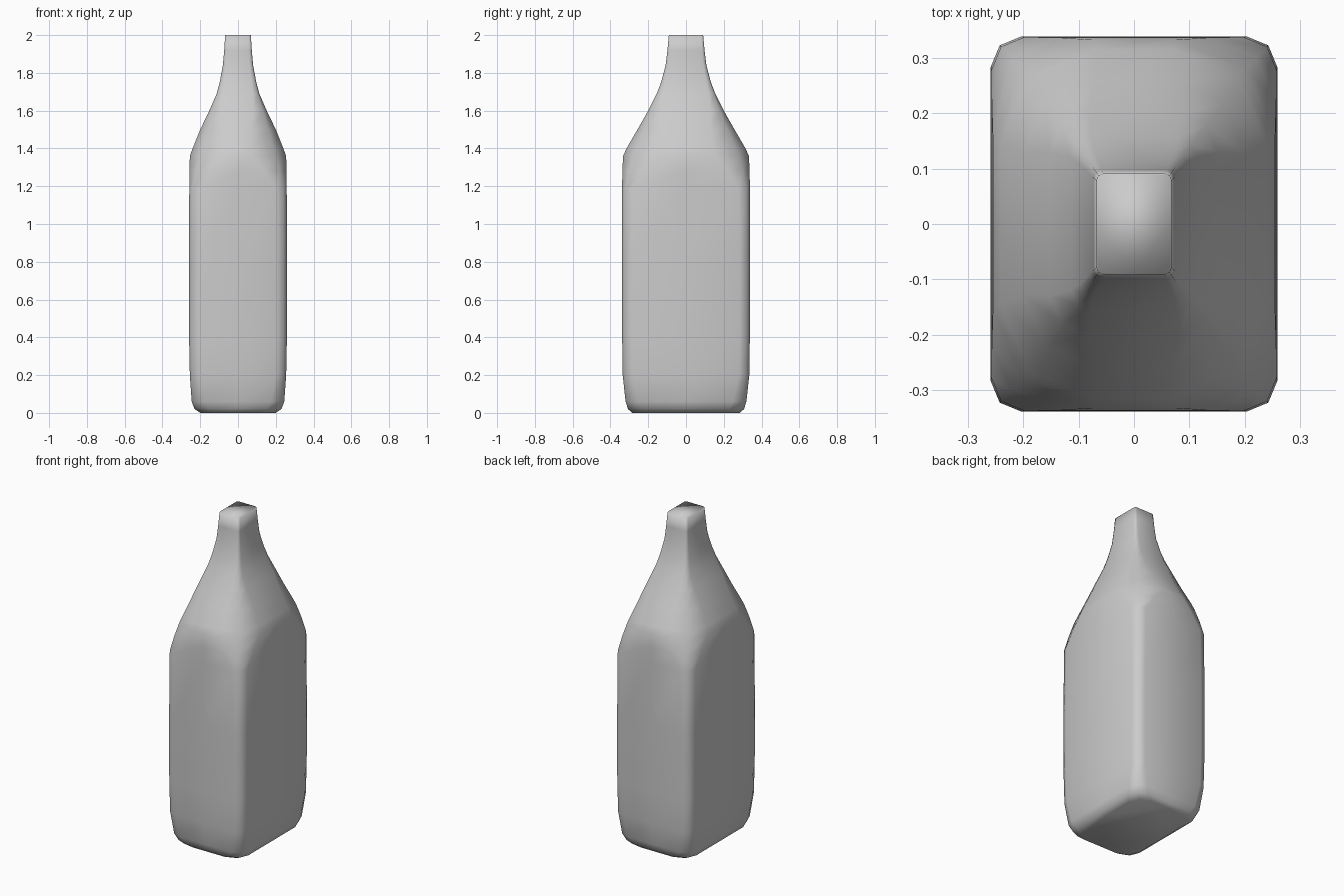
import bpy, bmesh
from math import sin, cos, pi

if "Cube" in bpy.data.objects:
    bpy.data.objects.remove(bpy.data.objects["Cube"])

# Height, half width, half depth, corner rounding
PROFILE = [
    (0.00, 0.200, 0.285, 0.09),
    (0.02, 0.230, 0.307, 0.08),
    (0.06, 0.245, 0.320, 0.07),
    (0.20, 0.255, 0.335, 0.055),
    (0.40, 0.259, 0.338, 0.055),
    (0.80, 0.259, 0.339, 0.055),
    (1.19, 0.258, 0.338, 0.060),
    (1.28, 0.257, 0.337, 0.120),
    (1.36, 0.255, 0.333, 0.180),
    (1.40, 0.240, 0.315, 0.170),
    (1.50, 0.200, 0.257, 0.130),
    (1.60, 0.152, 0.200, 0.070),
    (1.69, 0.113, 0.155, 0.035),
    (1.75, 0.097, 0.132, 0.025),
    (1.84, 0.080, 0.108, 0.018),
    (1.92, 0.073, 0.098, 0.014),
    (2.00, 0.068, 0.091, 0.012),
]


def ring(bm, z, hx, hy, c):
    """Rounded rectangle: three points per corner plus side midpoints."""
    pts = []
    mids = [(0, hy), (-hx, 0), (0, -hy), (hx, 0)]
    for q, (sx, sy) in enumerate([(1, 1), (-1, 1), (-1, -1), (1, -1)]):
        for k in range(3):
            a = (q + k / 2) * pi / 2
            pts.append((sx * (hx - c) + c * cos(a), sy * (hy - c) + c * sin(a)))
        pts.append(mids[q])
    return [bm.verts.new((x, y, z)) for x, y in pts]


# Bottle: lofted rounded rectangles with flat base and top
bm = bmesh.new()
rings = [ring(bm, *row) for row in PROFILE]
n = len(rings[0])
for a, b in zip(rings, rings[1:]):
    for i in range(n):
        j = (i + 1) % n
        bm.faces.new((a[i], a[j], b[j], b[i]))
bm.faces.new(rings[0][::-1])
bm.faces.new(rings[-1])
bmesh.ops.recalc_face_normals(bm, faces=bm.faces[:])
for f in bm.faces:
    f.smooth = True
mesh = bpy.data.meshes.new("bottle")
bm.to_mesh(mesh)
bm.free()
bottle = bpy.data.objects.new("bottle", mesh)
bpy.context.collection.objects.link(bottle)
